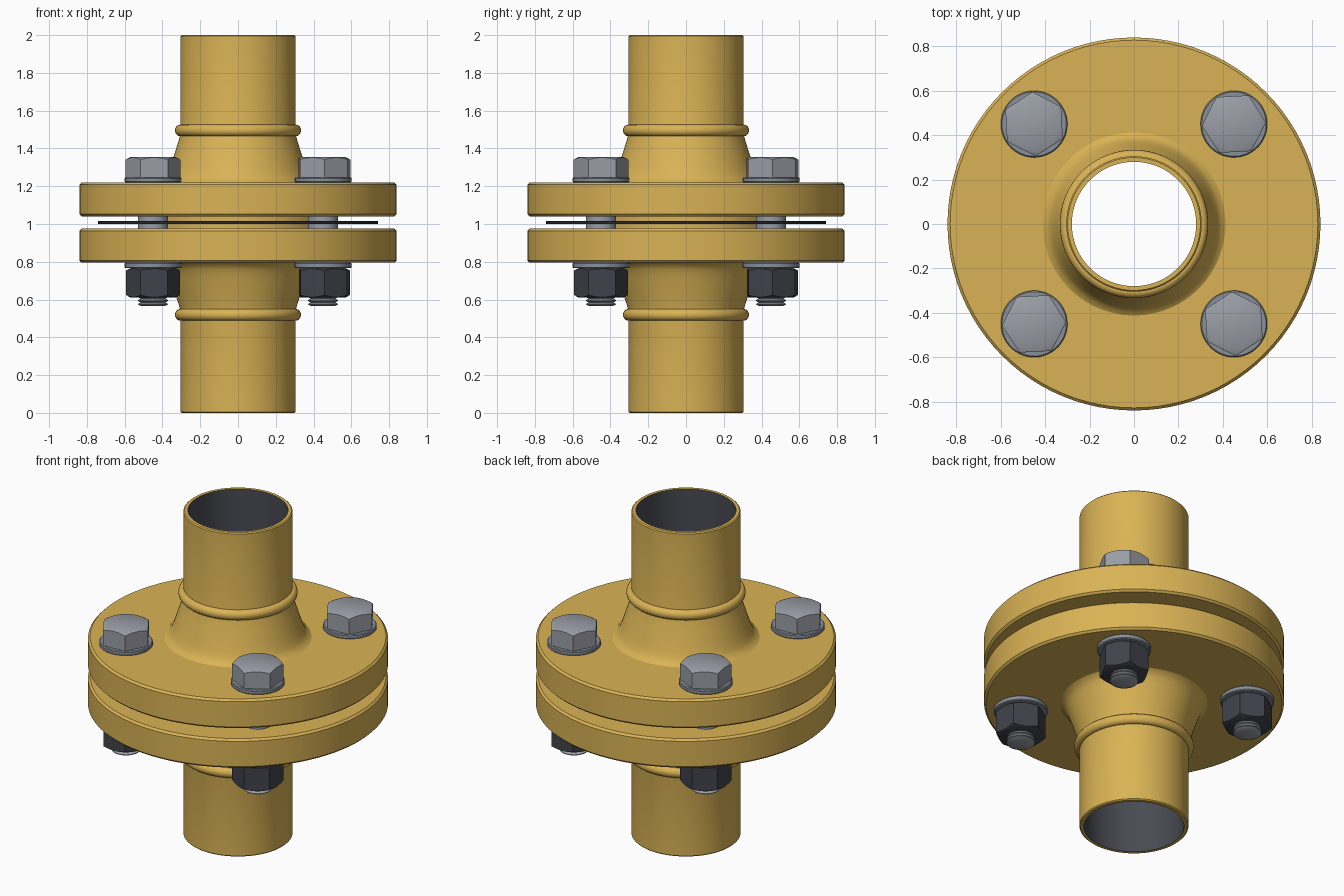
import bpy, bmesh
from math import pi, cos, sin, radians
from mathutils import Matrix, Vector

if "Cube" in bpy.data.objects:
    bpy.data.objects.remove(bpy.data.objects["Cube"], do_unlink=True)


def material(name, rgb):
    m = bpy.data.materials.new(name)
    m.use_nodes = True
    m.diffuse_color = (*rgb, 1)
    m.node_tree.nodes["Principled BSDF"].inputs["Base Color"].default_value = (*rgb, 1)
    return m


YELLOW = material("yellow paint", (0.70, 0.45, 0.09))
BORE = material("dark bore", (0.065, 0.07, 0.085))
STEEL = material("bolt steel", (0.32, 0.34, 0.38))
WASHER = material("washer steel", (0.25, 0.28, 0.32))
NUT = material("dark nut", (0.05, 0.055, 0.068))
GASKET = material("black gasket", (0.025, 0.025, 0.03))

MID = 1.0075      # mating plane
BORE_R = 0.28
PIPE_R = 0.305


def finish(name, bm, mats, location=(0, 0, 0), turn=0.0):
    bmesh.ops.recalc_face_normals(bm, faces=bm.faces)
    mesh = bpy.data.meshes.new(name)
    bm.to_mesh(mesh)
    bm.free()
    for m in mats:
        mesh.materials.append(m)
    mesh.shade_smooth()
    mesh.set_sharp_from_angle(angle=radians(30))
    ob = bpy.data.objects.new(name, mesh)
    ob.matrix_world = Matrix.Translation(location) @ Matrix.Rotation(turn, 4, "Z")
    bpy.context.collection.objects.link(ob)
    return ob


def lathe(profile, steps, closed=True):
    """Spin (radius, z) points around the z axis."""
    bm = bmesh.new()
    vs = [bm.verts.new((r, 0, z)) for r, z in profile]
    pairs = list(zip(vs, vs[1:]))
    if closed:
        pairs.append((vs[-1], vs[0]))
    edges = [bm.edges.new(p) for p in pairs]
    bmesh.ops.spin(bm, geom=vs + edges, cent=(0, 0, 0), axis=(0, 0, 1),
                   angle=2 * pi, steps=steps)
    bmesh.ops.remove_doubles(bm, verts=bm.verts, dist=1e-5)
    return bm


def ring(inner, outer, low, high, bevel):
    return [(inner, low), (outer - bevel, low), (outer, low + bevel),
            (outer, high - bevel), (outer - bevel, high), (inner, high)]


def hexagon(radius, low, high, chamfer_low, slope=0.55, per_side=8):
    """Hexagonal prism whose ends are chamfered by a cone."""
    bm = bmesh.new()
    n = 6 * per_side
    apothem = radius * cos(pi / 6)
    cap_r = apothem * 0.95

    def loop(pick):
        out = []
        for i in range(n):
            a = 2 * pi * i / n
            r_hex = apothem / cos((a % (pi / 3)) - pi / 6)
            r, z = pick(r_hex)
            out.append(bm.verts.new((r * cos(a), r * sin(a), z)))
        return out

    loops = []
    if chamfer_low:
        loops.append(loop(lambda r: (cap_r, low)))
        loops.append(loop(lambda r: (r, low + slope * (r - cap_r))))
    else:
        loops.append(loop(lambda r: (r, low)))
    loops.append(loop(lambda r: (r, high - slope * (r - cap_r))))
    loops.append(loop(lambda r: (cap_r, high)))
    for a, b in zip(loops, loops[1:]):
        for i in range(n):
            j = (i + 1) % n
            bm.faces.new((a[i], a[j], b[j], b[i]))
    bm.faces.new(loops[0])
    bm.faces.new(loops[-1])
    return bm


# Welding-neck flanges: raised face, disc, flared hub and pipe in one profile
for side, sign in (("upper", 1), ("lower", -1)):
    end = 2.0 if sign > 0 else 0.0
    length = abs(end - MID)
    half = [(BORE_R, 0.008), (0.48, 0.008), (0.48, 0.0325),
            (0.828, 0.0325), (0.84, 0.0445), (0.84, 0.2005), (0.828, 0.2125),
            (0.412, 0.2125), (0.392, 0.225), (0.376, 0.25), (0.362, 0.285),
            (0.347, 0.33), (0.328, 0.39), (0.312, 0.44), (PIPE_R, 0.47),
            (PIPE_R, length - 0.006), (PIPE_R - 0.006, length),
            (BORE_R, length)]
    bm = lathe([(r, MID + sign * h) for r, h in half], 96)
    for f in bm.faces:
        if all(v.co.xy.length < BORE_R + 0.002 for v in f.verts):
            f.material_index = 1
    finish(side + "_flange", bm, [YELLOW, BORE])

    # Weld bead around the neck
    bead = [(PIPE_R + 0.029 * cos(t * pi / 8),
             MID + sign * 0.488 + 0.031 * sin(t * pi / 8)) for t in range(-5, 6)]
    bead = [(PIPE_R - 0.012, bead[0][1])] + bead + [(PIPE_R - 0.012, bead[-1][1])]
    finish(side + "_weld_bead", lathe(bead, 96), [YELLOW])

# Gasket between the raised faces
finish("gasket", lathe(ring(BORE_R, 0.74, MID - 0.008, MID + 0.008, 0.001), 96), [GASKET])

# Stud profile with thread crests at the lower end
SHANK = 0.079
stud = [(0, 1.25), (SHANK, 1.25), (SHANK, 0.66)]
for k in range(4):
    z = 0.645 - k * 0.02
    stud += [(SHANK - 0.014, z), (SHANK, z - 0.008), (SHANK, z - 0.012)]
stud += [(SHANK - 0.016, 0.565), (0, 0.565)]

# Four bolt sets, turned in quarter steps around the joint
for i, corner in enumerate(("back_left", "back_right", "front_right", "front_left")):
    turn = i * pi / 2
    place = Matrix.Rotation(turn, 3, "Z") @ Vector((0.45, 0.45, 0))
    twist = turn + radians(3)

    def put(part, bm, mat):
        finish(corner + "_" + part, bm, [mat], place, twist)

    put("bolt_head", hexagon(0.145, 1.245, 1.355, False), STEEL)
    put("bolt_shank", lathe(stud, 32, closed=False), STEEL)
    put("upper_washer", lathe(ring(0.07, 0.15, 1.22, 1.247, 0.005), 48), WASHER)
    put("lower_washer", lathe(ring(0.07, 0.15, 0.766, 0.795, 0.005), 48), WASHER)
    put("nut", hexagon(0.143, 0.61, 0.767, True), NUT)
